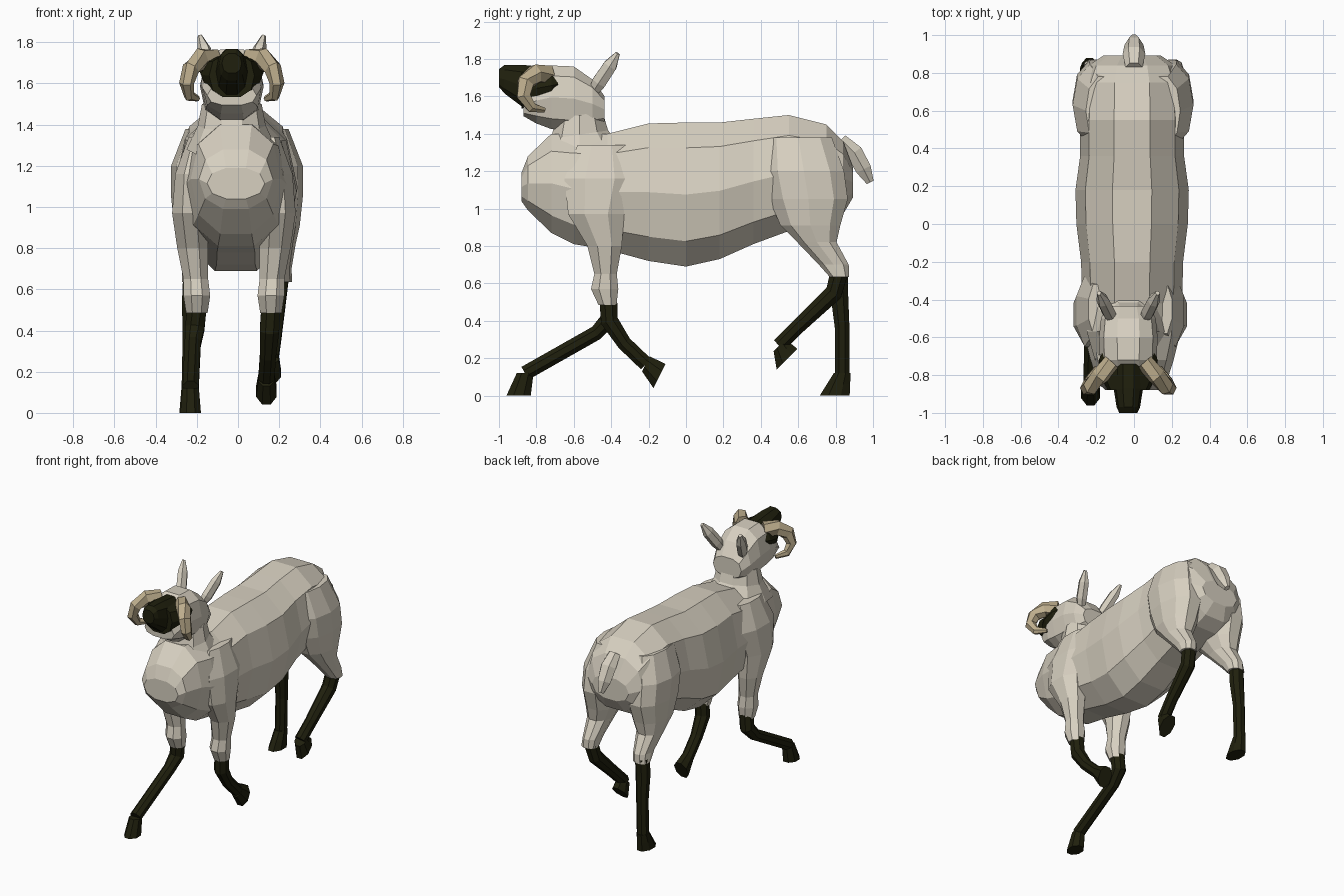
import bpy, bmesh, math
from mathutils import Vector


def material(name, rgb):
    m = bpy.data.materials.new(name)
    m.diffuse_color = (*rgb, 1)
    return m


WOOL = material("cream wool", (0.68, 0.63, 0.53))
DARK = material("dark brown black", (0.014, 0.014, 0.004))
HORN = material("tan horn", (0.51, 0.42, 0.265))
Y, Z = Vector((0, 1, 0)), Vector((0, 0, 1))
HEAD_X = -0.03


def tube(name, mat, rings, n=8, axis=None, power=1.0):
    """Loft rings of (x, y, z, half width in x, half depth); axis fixes the ring plane."""
    bm = bmesh.new()
    loops = []
    pts = [Vector(r[:3]) for r in rings]
    shape = lambda v: math.copysign(abs(v) ** power, v) if abs(v) > 1e-6 else 0.0
    angles = [math.tau * (i + 0.5) / n for i in range(n)]
    cs = [(shape(math.sin(a)), shape(math.cos(a))) for a in angles]
    mu, mv = max(c[0] for c in cs), max(c[1] for c in cs)
    for i, r in enumerate(rings):
        t = axis or pts[min(i + 1, len(pts) - 1)] - pts[max(i - 1, 0)]
        t = t.normalized()
        side = (Vector((1, 0, 0)) - t * t.x).normalized()
        up = t.cross(side)
        loops.append([bm.verts.new(pts[i] + side * (u / mu * r[3]) + up * (v / mv * r[4]))
                      for u, v in cs])
    for a, b in zip(loops, loops[1:]):
        for i in range(n):
            j = (i + 1) % n
            bm.faces.new((a[i], a[j], b[j], b[i]))
    bm.faces.new(loops[0])
    bm.faces.new(loops[-1])
    bmesh.ops.recalc_face_normals(bm, faces=bm.faces)
    me = bpy.data.meshes.new(name)
    bm.to_mesh(me)
    bm.free()
    me.materials.append(mat)
    ob = bpy.data.objects.new(name, me)
    bpy.context.collection.objects.link(ob)
    return ob


def barrel(name, mat, x, rows, power):
    """Loft along y from rows of (y, bottom, top, half width)."""
    rings = [(x, y, (lo + hi) / 2, w, (hi - lo) / 2) for y, lo, hi, w in rows]
    return tube(name, mat, rings, 10, Y, power)


def lower_leg(name, x0, x1, path, hoof_end, depth, axis):
    """Dark shin tapering along a (y, z) path, ending in a flared hoof."""
    last = len(path) - 1
    rings = []
    for i, (y, z) in enumerate(path):
        r = 0.047 if i < 2 else 0.039
        rings.append((x0 + (x1 - x0) * i / last, y, z, r, r))
    tube(f"{name}_lower_leg", DARK, rings)
    a, b = Vector((x1, *path[-1])), Vector((x1, *hoof_end))
    tube(f"{name}_hoof", DARK,
         [(*a.lerp(b, t), 0.04 + 0.01 * t, 0.045 + (depth - 0.045) * t) for t in (0, 0.5, 1)],
         axis=Vector(axis))


# torso from chest to rump
barrel("torso", WOOL, -0.01, [
    (-0.88, 1.04, 1.19, 0.14), (-0.845, 0.99, 1.28, 0.18), (-0.72, 0.87, 1.4, 0.22),
    (-0.6, 0.81, 1.4, 0.25), (-0.42, 0.78, 1.4, 0.265), (-0.2, 0.72, 1.455, 0.27),
    (0, 0.69, 1.46, 0.295), (0.18, 0.73, 1.46, 0.3), (0.36, 0.81, 1.48, 0.275),
    (0.55, 0.88, 1.5, 0.275), (0.75, 0.92, 1.45, 0.265), (0.84, 0.97, 1.36, 0.23),
    (0.893, 1.06, 1.22, 0.15)], 0.9)

# neck and head
tube("neck", WOOL, [(HEAD_X, -0.57, 1.28, 0.22, 0.24), (HEAD_X, -0.57, 1.395, 0.165, 0.155),
                    (HEAD_X, -0.57, 1.5, 0.145, 0.125)], 10, Vector((0, -0.15, 1)))
barrel("head", WOOL, HEAD_X, [
    (-0.435, 1.46, 1.6, 0.115), (-0.5, 1.43, 1.69, 0.145), (-0.6, 1.415, 1.76, 0.155),
    (-0.72, 1.425, 1.765, 0.15), (-0.8, 1.455, 1.7, 0.142), (-0.87, 1.495, 1.59, 0.12)], 0.82)

# dark face
barrel("face_mask", DARK, HEAD_X, [
    (-0.685, 1.62, 1.71, 0.14), (-0.72, 1.58, 1.735, 0.156), (-0.8, 1.55, 1.735, 0.15),
    (-0.88, 1.535, 1.74, 0.11)], 0.8)
barrel("muzzle", DARK, HEAD_X, [
    (-0.74, 1.6, 1.755, 0.08), (-0.87, 1.54, 1.768, 0.078), (-0.97, 1.615, 1.768, 0.062),
    (-1, 1.65, 1.745, 0.048)], 0.85)

# tail
tube("tail", WOOL, [(0, 0.83, 1.37, 0.045, 0.03), (0, 0.9, 1.3, 0.06, 0.045),
                    (0, 0.95, 1.21, 0.05, 0.042), (0, 0.985, 1.14, 0.018, 0.02)], 6)

# woolly upper legs as (offset, y, z, half width, half depth)
FRONT_UPPER = [(0.18, -0.45, 1.34, 0.04, 0.13), (0.21, -0.46, 1.16, 0.075, 0.19),
               (0.215, -0.48, 0.97, 0.085, 0.15), (0.2, -0.435, 0.8, 0.075, 0.092),
               (0.185, -0.43, 0.65, 0.06, 0.06), (0.18, -0.435, 0.57, 0.065, 0.073),
               (0.18, -0.42, 0.485, 0.052, 0.048)]
THIGH = [(0.15, 0.6, 1.38, 0.1, 0.18), (0.18, 0.63, 1.2, 0.14, 0.215),
         (0.185, 0.655, 1.05, 0.135, 0.21), (0.19, 0.665, 0.91, 0.115, 0.16),
         (0.2, 0.7, 0.82, 0.085, 0.105), (0.205, 0.79, 0.7, 0.06, 0.08),
         (0.21, 0.82, 0.635, 0.058, 0.052)]
EAR = [(0.075, -0.51, 1.6, 0.02, 0.02), (0.105, -0.465, 1.675, 0.036, 0.038),
       (0.135, -0.405, 1.765, 0.034, 0.036), (0.155, -0.365, 1.83, 0.012, 0.012)]


def horn_ring(t):
    """Point on a forward-curling arc that swings outward and thins to the tip."""
    a = math.radians(65 + 215 * t)
    r = 0.049 - 0.036 * t * t
    return (0.085 + 0.135 * math.sin(2.5 * t), -0.775 + 0.095 * math.cos(a),
            1.625 + 0.1 * math.sin(a), r, r)


# paired parts on both sides
for s, side in ((-1, "left"), (1, "right")):
    def mirrored(rings, centre):
        return [(centre + s * r[0], *r[1:]) for r in rings]
    tube(f"front_upper_leg_{side}", WOOL, mirrored(FRONT_UPPER, -0.02), axis=Z)
    tube(f"thigh_{side}", WOOL, mirrored(THIGH, -0.005), 10, axis=Z, power=0.9)
    tube(f"ear_{side}", WOOL, mirrored(EAR, HEAD_X), 6)
    tube(f"horn_{side}", HORN, mirrored([horn_ring(i / 5) for i in range(6)], HEAD_X), 6)

# dark lower legs, each in its own stride pose
lower_leg("front_left", -0.2, -0.23, [(-0.415, 0.51), (-0.41, 0.41), (-0.48, 0.335),
          (-0.86, 0.12)], (-0.895, 0), 0.065, Z)
lower_leg("front_right", 0.16, 0.138, [(-0.415, 0.51), (-0.41, 0.4), (-0.33, 0.28),
          (-0.215, 0.17)], (-0.142, 0.105), 0.072, (0, 0.9, -0.45))
lower_leg("hind_left", -0.22, -0.235, [(0.82, 0.66), (0.82, 0.54), (0.835, 0.36),
          (0.835, 0.12)], (0.795, 0), 0.08, Z)
lower_leg("hind_right", 0.2, 0.158, [(0.82, 0.66), (0.79, 0.55), (0.6, 0.37),
          (0.5, 0.27)], (0.54, 0.195), 0.078, (0, 0.7, -0.7))
